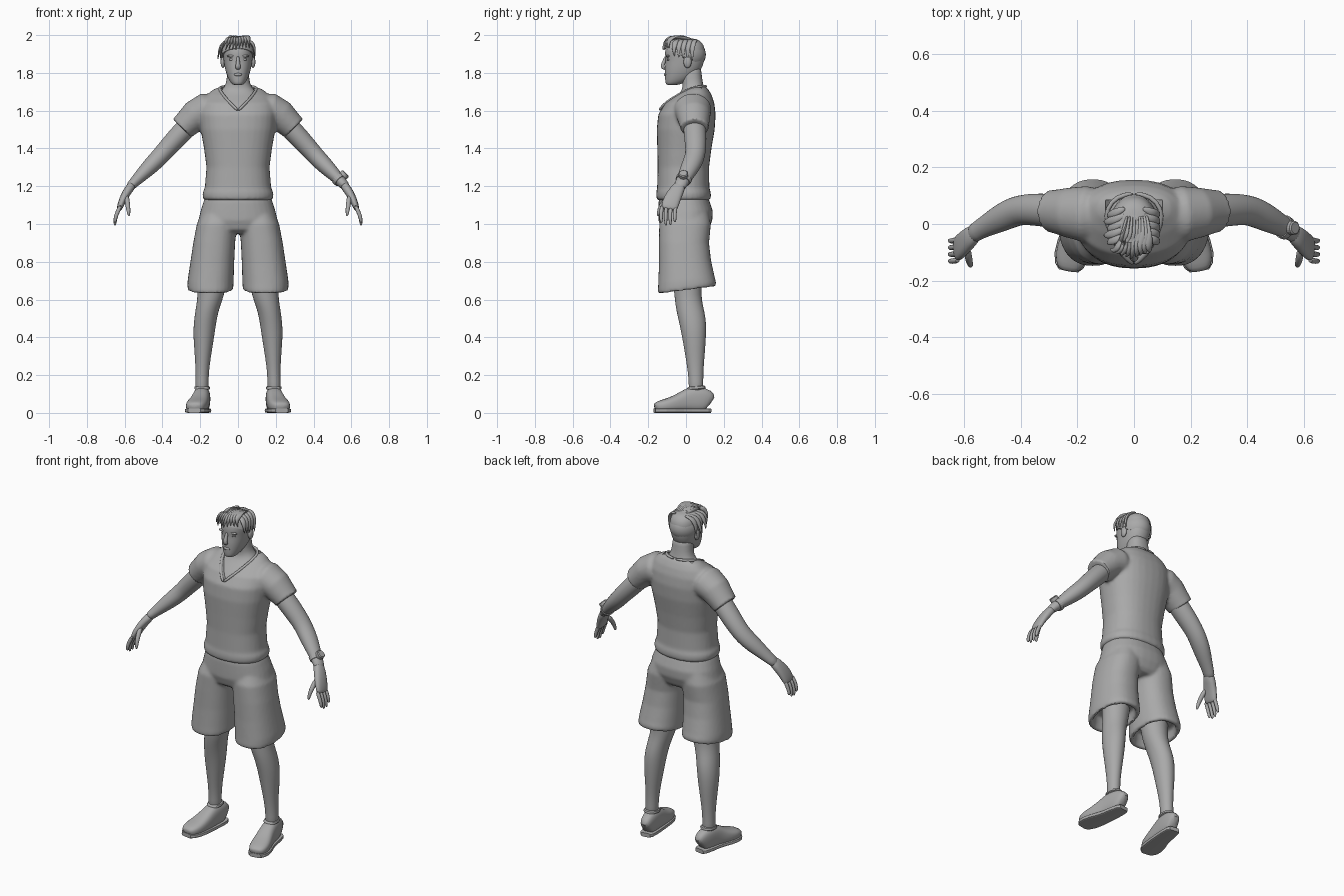
import bpy, bmesh, math, random
from mathutils import Vector

random.seed(4)
cube = bpy.data.objects.get("Cube")
if cube:
    bpy.data.objects.remove(cube)

grey = bpy.data.materials.new("plain_grey")
grey.use_nodes = True
grey.diffuse_color = (0.4, 0.4, 0.4, 1)
grey.node_tree.nodes["Principled BSDF"].inputs["Base Color"].default_value = (0.4, 0.4, 0.4, 1)
BOTH = (1, -1)


def select(objects):
    bpy.ops.object.select_all(action='DESELECT')
    for o in objects:
        o.select_set(True)
    bpy.context.view_layer.objects.active = objects[0]


def finish(ob, angle=40):
    """Apply modifiers and shade smooth, keeping hard edges."""
    select([ob])
    bpy.ops.object.convert(target='MESH')
    bpy.ops.object.shade_smooth_by_angle(angle=math.radians(angle))
    return ob


def make(name, bm):
    bmesh.ops.recalc_face_normals(bm, faces=bm.faces)
    mesh = bpy.data.meshes.new(name)
    bm.to_mesh(mesh)
    bm.free()
    ob = bpy.data.objects.new(name, mesh)
    mesh.materials.append(grey)
    bpy.context.collection.objects.link(ob)
    return ob


def skin_rings(bm, rings):
    loops = [[bm.verts.new(p) for p in ring] for ring in rings]
    n = len(loops[0])
    for a, b in zip(loops, loops[1:]):
        for i in range(n):
            bm.faces.new((a[i], a[(i + 1) % n], b[(i + 1) % n], b[i]))
    bm.faces.new(loops[0])
    bm.faces.new(loops[-1])


def oval(centre, u, v, power, n):
    pts = []
    for i in range(n):
        t = 2 * math.pi * i / n
        c, s = math.cos(t), math.sin(t)
        pts.append(centre + u * math.copysign(abs(c) ** (2 / power), c)
                   + v * math.copysign(abs(s) ** (2 / power), s))
    return pts


def build(name, groups, sides, smooth):
    bm = bmesh.new()
    for rings in groups:
        for side in sides:
            skin_rings(bm, [[Vector((p.x * side, p.y, p.z)) for p in r] for r in rings])
    ob = make(name, bm)
    if smooth:
        ob.modifiers.new("smooth", 'SUBSURF').levels = 1
        finish(ob)
    return ob


def stack(name, rows, sides=(1,), power=2.3, n=24, smooth=True):
    """Level rings: height, centre x, half width, front y, back y, optional tilt."""
    rings = []
    for z, cx, rx, front, back, *tilt in rows:
        half = (back - front) / 2
        ring = oval(Vector((cx, (front + back) / 2, z)), Vector((rx, 0, 0)), Vector((0, half, 0)), power, n)
        for p in ring:
            p.z += p.y * (tilt[0] if tilt else 0)
        rings.append(ring)
    return build(name, [rings], sides, smooth)


def tube(name, paths, sides=(1,), ref=(0, 1, 0), power=2, n=12, smooth=True):
    """Rings across a path: x, y, z, half thickness, half width along ref."""
    groups = []
    for path in paths:
        pts = [Vector(p[:3]) for p in path]
        rings = []
        for i, p in enumerate(path):
            t = (pts[min(i + 1, len(pts) - 1)] - pts[max(i - 1, 0)]).normalized()
            v = Vector(ref)
            v = (v - t * v.dot(t)).normalized()
            rings.append(oval(pts[i], v.cross(t) * p[3], v * p[4], power, n))
        groups.append(rings)
    return build(name, groups, sides, smooth)


def fuse(name, parts):
    """Melt overlapping parts into one cloth surface."""
    select(parts)
    bpy.ops.object.join()
    ob = parts[0]
    ob.name = name
    mod = ob.modifiers.new("merge", 'REMESH')
    mod.mode, mod.voxel_size = 'VOXEL', 0.009
    mod = ob.modifiers.new("relax", 'SMOOTH')
    mod.factor, mod.iterations = 0.5, 5
    return finish(ob)


def ball(name, centre, size, sides=(1,)):
    bm = bmesh.new()
    for side in sides:
        new = bmesh.ops.create_uvsphere(bm, u_segments=20, v_segments=12, radius=1)["verts"]
        bmesh.ops.scale(bm, vec=size, verts=new)
        bmesh.ops.translate(bm, vec=(centre[0] * side, centre[1], centre[2]), verts=new)
    return finish(make(name, bm))


# Shirt with sleeves
body = stack("shirt", [
    (1.125, 0, .172, -.145, .12), (1.135, 0, .187, -.157, .132), (1.165, 0, .188, -.158, .132),
    (1.19, 0, .176, -.153, .124), (1.3, 0, .167, -.15, .122), (1.4, 0, .18, -.152, .135),
    (1.5, 0, .198, -.155, .152), (1.58, 0, .205, -.147, .157), (1.64, 0, .2, -.11, .15),
    (1.685, 0, .165, -.05, .135), (1.713, 0, .13, -.005, .118), (1.728, 0, .09, .02, .105)],
    n=32, smooth=False)
sleeves = tube("sleeves", [[(.1, .03, 1.61, .07, .08), (.17, .035, 1.605, .09, .1),
                            (.225, .04, 1.575, .083, .09), (.285, .045, 1.517, .07, .076),
                            (.296, .045, 1.506, .07, .076)]], BOTH, n=24, smooth=False)
shirt = fuse("shirt", [body, sleeves])

# V neck opening
bm = bmesh.new()
outline = [(0, 1.605), (.1, 1.715), (.1, 1.8), (-.1, 1.8), (-.1, 1.715)]
skin_rings(bm, [[(x, y, z) for x, z in outline] for y in (-.3, .085)])
cutter = make("neck_cutter", bm)
cutter.hide_render = True
cut = shirt.modifiers.new("neckline", 'BOOLEAN')
cut.operation, cut.object = 'DIFFERENCE', cutter
finish(shirt)
bpy.data.objects.remove(cutter)
tube("collar", [[(0, .108, 1.728, .009, .008), (.06, .1, 1.73, .009, .008), (.097, .055, 1.725, .009, .008),
                 (.1, .005, 1.71, .009, .008), (.06, -.085, 1.659, .009, .008),
                 (.025, -.125, 1.625, .009, .008), (0, -.142, 1.6, .009, .008)]],
     BOTH, ref=(0, 0, 1), n=8)

# Chest and neck
stack("chest_and_neck", [
    (1.55, 0, .15, -.135, .12), (1.6, 0, .15, -.125, .12), (1.64, 0, .14, -.095, .12),
    (1.68, 0, .12, -.045, .11), (1.71, 0, .085, -.02, .1), (1.74, 0, .062, -.018, .09),
    (1.8, 0, .058, -.03, .082), (1.84, 0, .055, -.03, .08)])

# Shorts, with hollow hems
pelvis = stack("shorts", [
    (1.16, 0, .165, -.135, .11), (1.12, 0, .182, -.145, .125), (1.07, 0, .198, -.146, .142),
    (1.02, 0, .21, -.146, .14), (.97, 0, .19, -.13, .12), (.95, 0, .15, -.1, .1)], n=32, smooth=False)
legs = stack("short_legs", [
    (1.06, .1, .09, -.12, .12), (1.0, .112, .106, -.142, .132), (.9, .126, .111, -.143, .122),
    (.8, .136, .116, -.143, .133, .04), (.7, .145, .122, -.147, .153, .1),
    (.67, .146, .122, -.149, .16, .13), (.65, .146, .119, -.147, .157, .13),
    (.65, .146, .1, -.125, .135, .13), (.71, .146, .09, -.11, .12)], BOTH, n=32, smooth=False)
fuse("shorts", [pelvis, legs])

# Legs
stack("legs", [
    (.85, .13, .085, -.08, .09), (.72, .135, .08, -.07, .085), (.62, .143, .07, -.062, .08),
    (.56, .16, .063, -.055, .092), (.5, .172, .06, -.042, .106), (.43, .18, .058, -.026, .108),
    (.34, .184, .048, -.01, .102), (.25, .188, .037, .005, .094), (.17, .191, .034, .016, .09),
    (.08, .192, .037, .012, .095)], BOTH, power=2)

# Shoes: soles follow the same outline as the uppers
shoe = [(.181, .13, .025, .09), (.183, .115, .036, .12), (.188, .07, .043, .137), (.193, .025, .045, .135),
        (.2, -.02, .049, .107), (.212, -.07, .056, .082), (.222, -.115, .057, .068),
        (.229, -.148, .047, .057), (.232, -.166, .03, .043)]
tube("shoe_uppers", [[(x, y, h / 2 + .004, w, h / 2) for x, y, w, h in shoe]],
     BOTH, ref=(0, 0, 1), power=2.7, n=20)
tube("shoe_soles", [[(x, y, .012, w + .004, .012) for x, y, w, h in shoe]],
     BOTH, ref=(0, 0, 1), power=5, n=16, smooth=False)
stack("shoe_collars", [(.115, .19, .042, .005, .105, .08), (.13, .19, .043, .004, .105, .08),
                       (.14, .19, .038, .01, .1, .08)], BOTH)

# Arms and hands
tube("arms", [[(.2, .04, 1.585, .055, .06), (.27, .045, 1.515, .056, .061), (.33, .05, 1.45, .055, .06),
               (.385, .052, 1.39, .05, .055), (.42, .045, 1.35, .048, .054), (.465, .025, 1.305, .045, .052),
               (.515, -.002, 1.255, .035, .041), (.557, -.025, 1.213, .026, .034),
               (.575, -.04, 1.192, .025, .035)]], BOTH, n=16)
tube("palms", [[(.555, -.025, 1.215, .025, .032), (.585, -.05, 1.175, .024, .04),
                (.61, -.075, 1.13, .021, .047), (.625, -.088, 1.09, .017, .046),
                (.63, -.09, 1.075, .012, .04)]], BOTH, power=2.5)
fingers = []
for y, tip in ((-.127, 1.005), (-.103, .988), (-.079, .99), (-.055, 1.01)):
    fingers.append([(.62, y, 1.1, .012, .012), (.639, y - .004, 1.062, .012, .011),
                    (.65, y - .005, 1.03, .011, .01), (.652, y - .003, tip, .007, .007)])
fingers.append([(.59, -.085, 1.15, .014, .016), (.586, -.12, 1.115, .015, .015),
                (.58, -.143, 1.075, .012, .012), (.577, -.15, 1.04, .007, .007)])
tube("fingers", fingers, BOTH, n=8)

# Wristwatch on the left arm
tube("watch_band", [[(.528, -.009, 1.242, .037, .043), (.542, -.017, 1.228, .035, .041)]], n=20, smooth=False)
tube("watch_case", [[(.555, -.014, 1.254, .025, .025), (.568, -.014, 1.267, .025, .025),
                     (.571, -.014, 1.27, .02, .02)]], n=20, smooth=False)

# Head and face
stack("head", [
    (1.735, 0, .022, -.1, -.05), (1.742, 0, .034, -.108, -.02), (1.765, 0, .05, -.111, .03),
    (1.8, 0, .064, -.112, .07), (1.835, 0, .072, -.112, .09), (1.87, 0, .077, -.107, .098),
    (1.895, 0, .08, -.113, .101), (1.93, 0, .081, -.11, .1), (1.96, 0, .072, -.095, .088),
    (1.985, 0, .045, -.06, .055)], power=2.2)
tube("nose", [[(0, -.105, 1.89, .008, .008), (0, -.115, 1.862, .009, .009), (0, -.126, 1.838, .014, .012),
               (0, -.121, 1.825, .015, .01), (0, -.108, 1.82, .01, .006)]])
ball("brows", (.034, -.096, 1.889), (.026, .011, .007), BOTH)
ball("eyes", (.033, -.092, 1.871), (.015, .01, .007), BOTH)
ball("lips", (0, -.109, 1.791), (.021, .008, .008))
ball("ears", (.08, .008, 1.858), (.012, .021, .032), BOTH)

# Hair cap, trimmed along a sloping hairline
bm = bmesh.new()
bmesh.ops.create_uvsphere(bm, u_segments=32, v_segments=20, radius=1)
bmesh.ops.scale(bm, vec=(.087, .113, .09), verts=bm.verts)
bmesh.ops.translate(bm, vec=(0, -.008, 1.897), verts=bm.verts)
cut = bmesh.ops.bisect_plane(bm, geom=bm.verts[:] + bm.edges[:] + bm.faces[:], plane_co=(0, -.1, 1.925),
                             plane_no=(0, .45, 1), clear_inner=True)
bmesh.ops.holes_fill(bm, edges=bm.edges)
finish(make("hair_cap", bm))


def lock(a, b, c, width):
    """Tapered strand along a bent path."""
    a, b, c = Vector(a), Vector(b), Vector(c)
    path = []
    for i in range(7):
        t = i / 6
        p = a * (1 - t) ** 2 + b * 2 * t * (1 - t) + c * t * t
        w = width * max(.12, math.sin(math.pi * (.15 + .83 * t)))
        path.append((*p, w * .55, w))
    return path


# Swept fringe and side locks
locks = []
for i in range(9):
    x = -.066 + .0165 * i
    jitter = random.uniform(-.008, .008)
    locks.append(lock((x * .5 + .01, .035, 1.974), (x * .8, -.12, 2.02 + jitter * .4),
                      (x * 1.1 - .012, -.122 + abs(x) * .5, 1.925 + jitter), .019))
for side in BOTH:
    for i in range(5):
        y = -.07 + .024 * i
        flare = .016 if side < 0 else 0
        locks.append(lock((side * .03, y + .03, 1.975), (side * .1, y, 1.975),
                          (side * (.086 + flare * (i % 2 + .3)), y + .008, 1.885 - .006 * i), .017))
tube("hair_locks", locks, ref=(.3, 1, .1), n=8)
